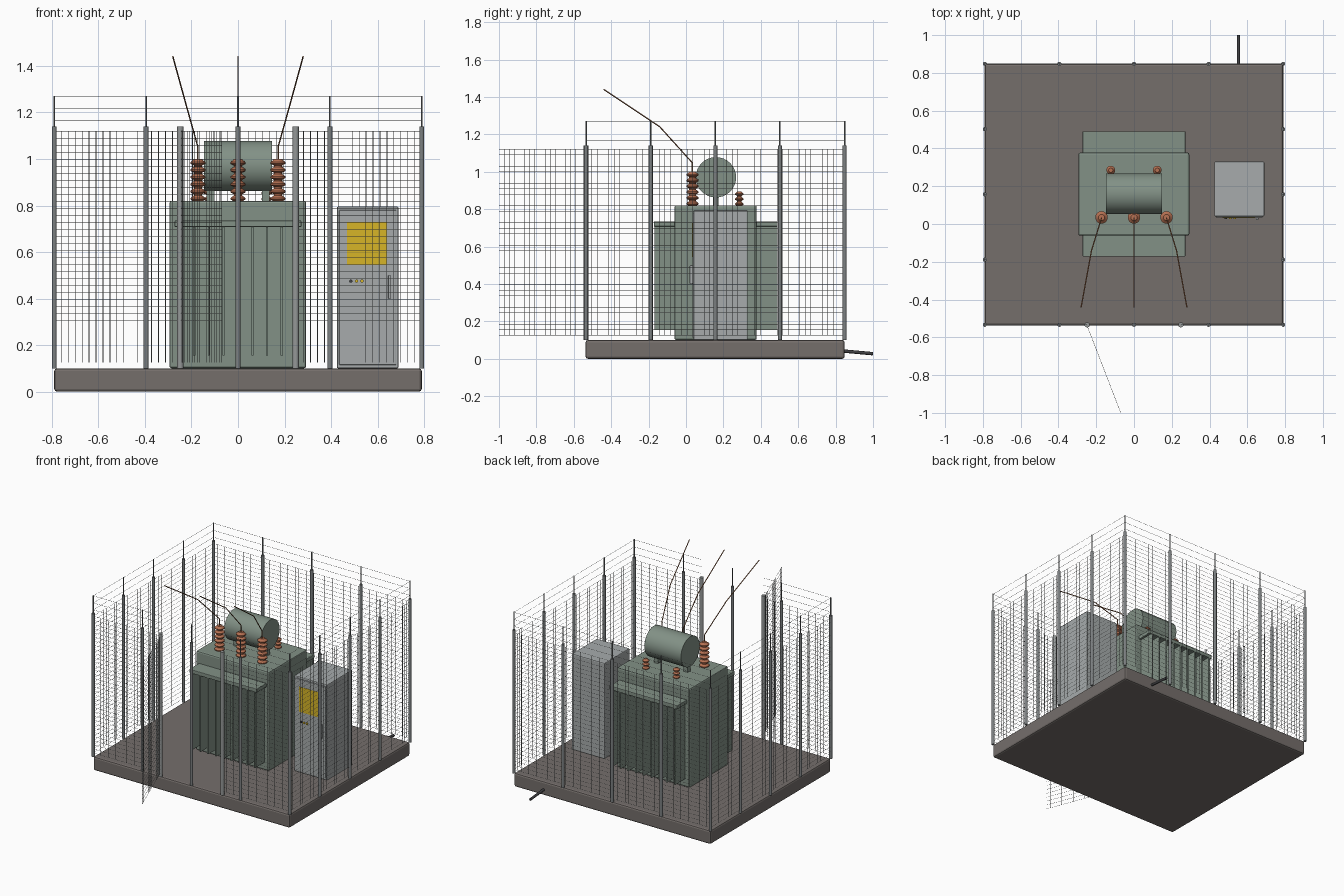
import bpy, bmesh, math
from mathutils import Vector, Matrix

if "Cube" in bpy.data.objects:
    bpy.data.objects.remove(bpy.data.objects["Cube"])


def material(name, rgb):
    m = bpy.data.materials.new(name)
    m.diffuse_color = (*rgb, 1)
    m.use_nodes = True
    m.node_tree.nodes["Principled BSDF"].inputs["Base Color"].default_value = m.diffuse_color
    return m


CONCRETE = material("concrete", (0.178, 0.158, 0.148))
GREEN = material("green paint", (0.225, 0.285, 0.24))
STEEL = material("post steel", (0.20, 0.215, 0.22))
WIRE = material("fence wire", (0.30, 0.315, 0.315))
CABINET = material("cabinet grey", (0.385, 0.41, 0.415))
YELLOW = material("sign yellow", (0.68, 0.46, 0.02))
PORCELAIN = material("brown porcelain", (0.47, 0.165, 0.085))
CABLE = material("copper cable", (0.32, 0.14, 0.065))
DARK = material("dark fittings", (0.05, 0.05, 0.055))


def finish(bm, name, mat, smooth=False):
    bmesh.ops.recalc_face_normals(bm, faces=bm.faces)
    me = bpy.data.meshes.new(name)
    bm.to_mesh(me)
    bm.free()
    me.materials.append(mat)
    ob = bpy.data.objects.new(name, me)
    bpy.context.collection.objects.link(ob)
    if smooth:
        bpy.context.view_layer.objects.active = ob
        ob.select_set(True)
        bpy.ops.object.shade_smooth_by_angle(angle=math.radians(40))
        ob.select_set(False)
    return ob


def add_box(bm, lo, hi):
    lo, hi = Vector(lo), Vector(hi)
    mat = Matrix.Translation((lo + hi) / 2) @ Matrix.Diagonal((*(hi - lo), 1))
    bmesh.ops.create_cube(bm, size=1, matrix=mat)


def box(name, lo, hi, mat, bevel=0):
    bm = bmesh.new()
    add_box(bm, lo, hi)
    ob = finish(bm, name, mat)
    if bevel:
        mod = ob.modifiers.new("bevel", "BEVEL")
        mod.width, mod.segments = bevel, 2
    return ob


def add_rod(bm, a, b, r, sides=4):
    a, b = Vector(a), Vector(b)
    d = b - a
    mat = Matrix.Translation((a + b) / 2) @ d.to_track_quat("Z", "Y").to_matrix().to_4x4()
    bmesh.ops.create_cone(bm, cap_ends=True, segments=sides, radius1=r, radius2=r,
                          depth=d.length, matrix=mat)


def rods(name, segments, r, mat, sides=4, smooth=False):
    bm = bmesh.new()
    for a, b in segments:
        add_rod(bm, a, b, r, sides)
    return finish(bm, name, mat, smooth)


def lathe(name, profile, loc, mat, sides=20):
    bm = bmesh.new()
    rings = []
    for r, z in profile:
        rings.append([bm.verts.new((loc[0] + r * math.cos(t), loc[1] + r * math.sin(t), loc[2] + z))
                      for t in (2 * math.pi * i / sides for i in range(sides))])
    for lower, upper in zip(rings, rings[1:]):
        for i in range(sides):
            j = (i + 1) % sides
            bm.faces.new((lower[i], lower[j], upper[j], upper[i]))
    bm.faces.new(rings[0])
    bm.faces.new(rings[-1])
    return finish(bm, name, mat, True)


# Concrete slab
X, Y0, Y1, FLOOR = 0.79, -0.534, 0.848, 0.1
box("slab", (-X, Y0 - 0.003, 0), (X, Y1, FLOOR), CONCRETE, 0.012)

# Fence posts on all four sides, with thin extension rods above
spots = set()
for i in range(5):
    x = -X + i * X / 2
    y = Y0 + i * (Y1 - Y0) / 4
    spots |= {(x, Y0), (x, Y1), (-X, y), (X, y)}
spots = sorted(spots)
rods("fence_posts", [((x, y, FLOOR), (x, y, 1.14)) for x, y in spots], 0.011, STEEL, 10, True)
rods("post_extensions", [((x, y, 1.14), (x, y, 1.27)) for x, y in spots], 0.004, STEEL, 6)
rods("gate_posts", [((x, Y0, FLOOR), (x, Y0, 1.14)) for x in (-0.248, 0.248)], 0.014, WIRE, 10, True)


# Wire mesh panels
def mesh_panel(name, a, b, step=0.03, z0=0.125, z1=1.12):
    a, b = Vector((*a, 0)), Vector((*b, 0))
    n = round((b - a).length / step)
    rows = round((z1 - z0) / step)
    segs = []
    for i in range(n + 1):
        p = a.lerp(b, i / n)
        segs.append((p + Vector((0, 0, z0)), p + Vector((0, 0, z1))))
    for k in range(rows + 1):
        h = Vector((0, 0, z0 + (z1 - z0) * k / rows))
        segs.append((a + h, b + h))
    rods(name, segs, 0.0009, WIRE)


runs = {
    "back": ((-X, Y1), (X, Y1)),
    "left": ((-X, Y0), (-X, Y1)),
    "right": ((X, Y0), (X, Y1)),
    "front_left": ((-X, Y0), (-0.25, Y0)),
    "front_right": ((0.25, Y0), (X, Y0)),
}
for side, (a, b) in runs.items():
    mesh_panel(side + "_mesh", a, b)
mesh_panel("open_gate", (-0.25, Y0), (-0.07, -1.0))

# Strands above the mesh
rods("top_strands", [((*a, z), (*b, z)) for a, b in runs.values()
                     for z in (1.165, 1.215, 1.267)], 0.001, WIRE)

# Transformer tank
box("tank", (-0.295, -0.062, FLOOR), (0.293, 0.378, 0.82), GREEN, 0.01)

# Radiators: header box over a row of thin fins, front and back
for name, y0, y1 in (("front", -0.172, -0.055), ("back", 0.37, 0.49)):
    box(name + "_radiator_header", (-0.272, y0, 0.708), (0.272, y1, 0.735), GREEN, 0.003)
    bm = bmesh.new()
    for i in range(9):
        x = -0.25 + i * 0.0625
        add_box(bm, (x - 0.005, y0 + 0.004, 0.155), (x + 0.005, y1, 0.71))
    finish(bm, name + "_radiator_fins", GREEN)

# Oil drum on two feet
rods("oil_drum", [((-0.147, 0.16, 0.97), (0.147, 0.16, 0.97))], 0.108, GREEN, 32, True)
for s in (-1, 1):
    box("drum_foot", (s * 0.12 - 0.016, 0.145, 0.815), (s * 0.12 + 0.016, 0.175, 0.885), GREEN)


# Ribbed insulators
def insulator(name, x, y, height, discs, r):
    profile = [(r * 0.55, 0)]
    p = height / discs
    for k in range(discs):
        z = k * p
        profile += [(r * 0.55, z + 0.1 * p), (r, z + 0.35 * p),
                    (r, z + 0.55 * p), (r * 0.55, z + 0.9 * p)]
    profile.append((r * 0.5, height))
    lathe(name, profile, (x, y, 0.815), PORCELAIN)


for s in (-1, 0, 1):
    x = s * 0.172
    insulator("high_insulator", x, 0.035, 0.185, 6, 0.033)
    pts = [(x, 0.032, 0.99), (x, 0.032, 1.05), (s * 0.225, -0.14, 1.24), (s * 0.28, -0.44, 1.44)]
    rods("overhead_cable", list(zip(pts, pts[1:])), 0.0032, CABLE, 8, True)
for s in (-1, 1):
    insulator("low_insulator", s * 0.123, 0.285, 0.08, 3, 0.023)

# Control cabinet with door, sign, lamps and handle
box("cabinet", (0.425, 0.04, FLOOR), (0.69, 0.33, 0.795), CABINET, 0.006)
box("cabinet_door", (0.435, 0.034, 0.115), (0.68, 0.042, 0.78), CABINET, 0.002)
box("warning_sign", (0.469, 0.0325, 0.545), (0.641, 0.035, 0.727), YELLOW)
for x, mat in ((0.485, DARK), (0.51, YELLOW), (0.533, YELLOW)):
    rods("indicator_lamp", [((x, 0.026, 0.475), (x, 0.036, 0.475))], 0.007, mat, 12)
box("door_handle", (0.645, 0.02, 0.40), (0.658, 0.035, 0.50), CABINET, 0.003)

# Buried cable leaving at the back
rods("ground_cable", [((0.553, 0.80, 0.045), (0.553, 0.999, 0.027))], 0.009, DARK, 12, True)
